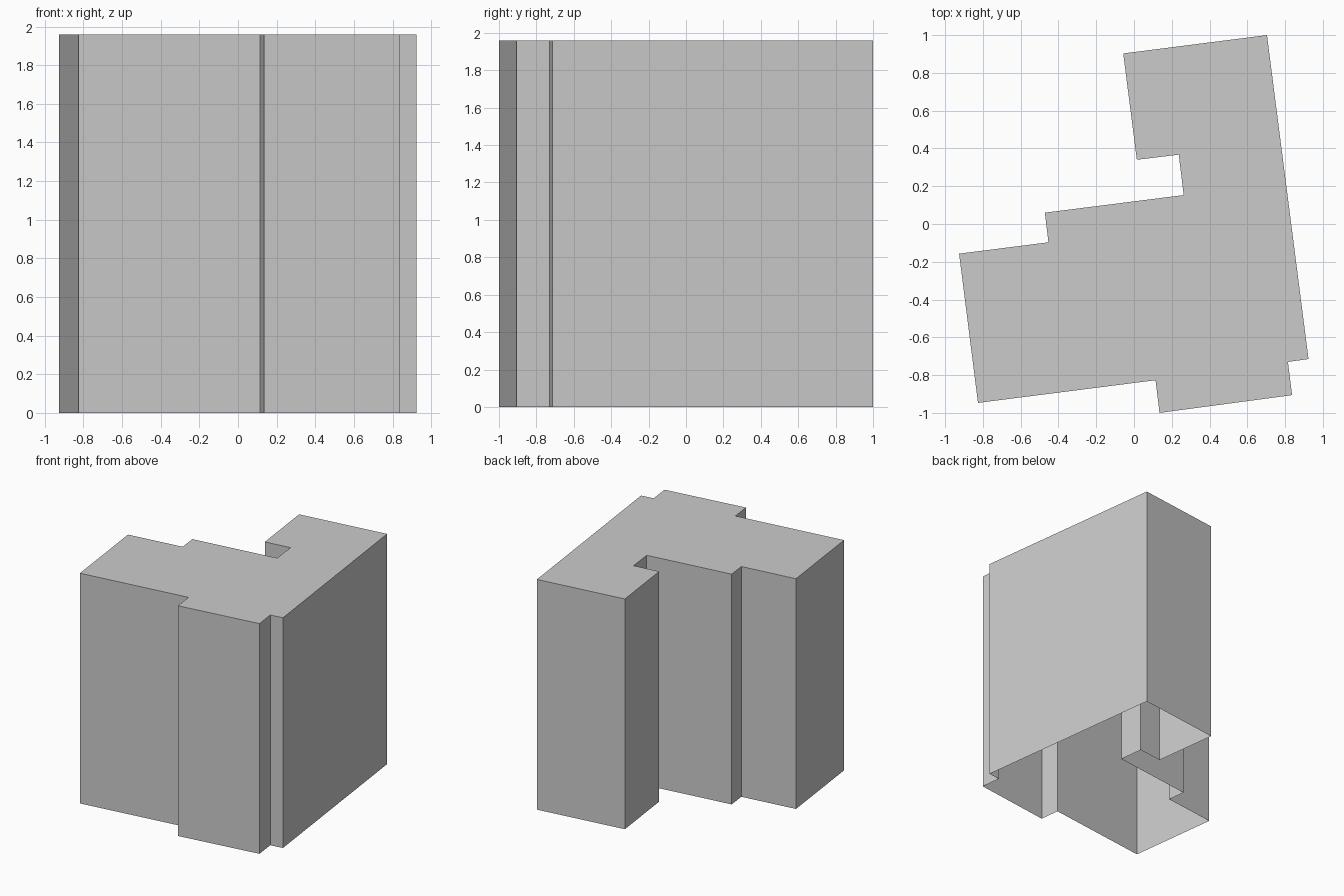
import bpy
import bmesh

cube = bpy.data.objects.get("Cube")
if cube:
    bpy.data.objects.remove(cube, do_unlink=True)

HEIGHT = 1.96

# Building footprint, counter-clockwise from the back corner
FOOTPRINT = [
    (0.704, 1.0), (-0.057, 0.903), (0.015, 0.34), (0.237, 0.367),
    (0.263, 0.153), (-0.472, 0.06), (-0.453, -0.097), (-0.926, -0.157),
    (-0.826, -0.947), (0.114, -0.827), (0.135, -1.0), (0.837, -0.906),
    (0.815, -0.73), (0.924, -0.715),
]


def make_material(name, colour):
    mat = bpy.data.materials.new(name)
    mat.use_nodes = True
    mat.diffuse_color = colour
    mat.node_tree.nodes["Principled BSDF"].inputs["Base Color"].default_value = colour
    return mat


def extrude_shell(name, outline, height, mat):
    """Flat roof on upright walls, open underneath."""
    bm = bmesh.new()
    base = [bm.verts.new((x, y, 0)) for x, y in outline]
    top = [bm.verts.new((x, y, height)) for x, y in outline]
    bm.faces.new(top)
    for i in range(len(outline)):
        j = (i + 1) % len(outline)
        bm.faces.new((base[i], base[j], top[j], top[i]))
    mesh = bpy.data.meshes.new(name)
    bm.to_mesh(mesh)
    bm.free()
    mesh.materials.append(mat)
    obj = bpy.data.objects.new(name, mesh)
    bpy.context.collection.objects.link(obj)
    return obj


# Walls and roof
grey = make_material("light_grey", (0.6, 0.6, 0.6, 1))
extrude_shell("building_shell", FOOTPRINT, HEIGHT, grey)
